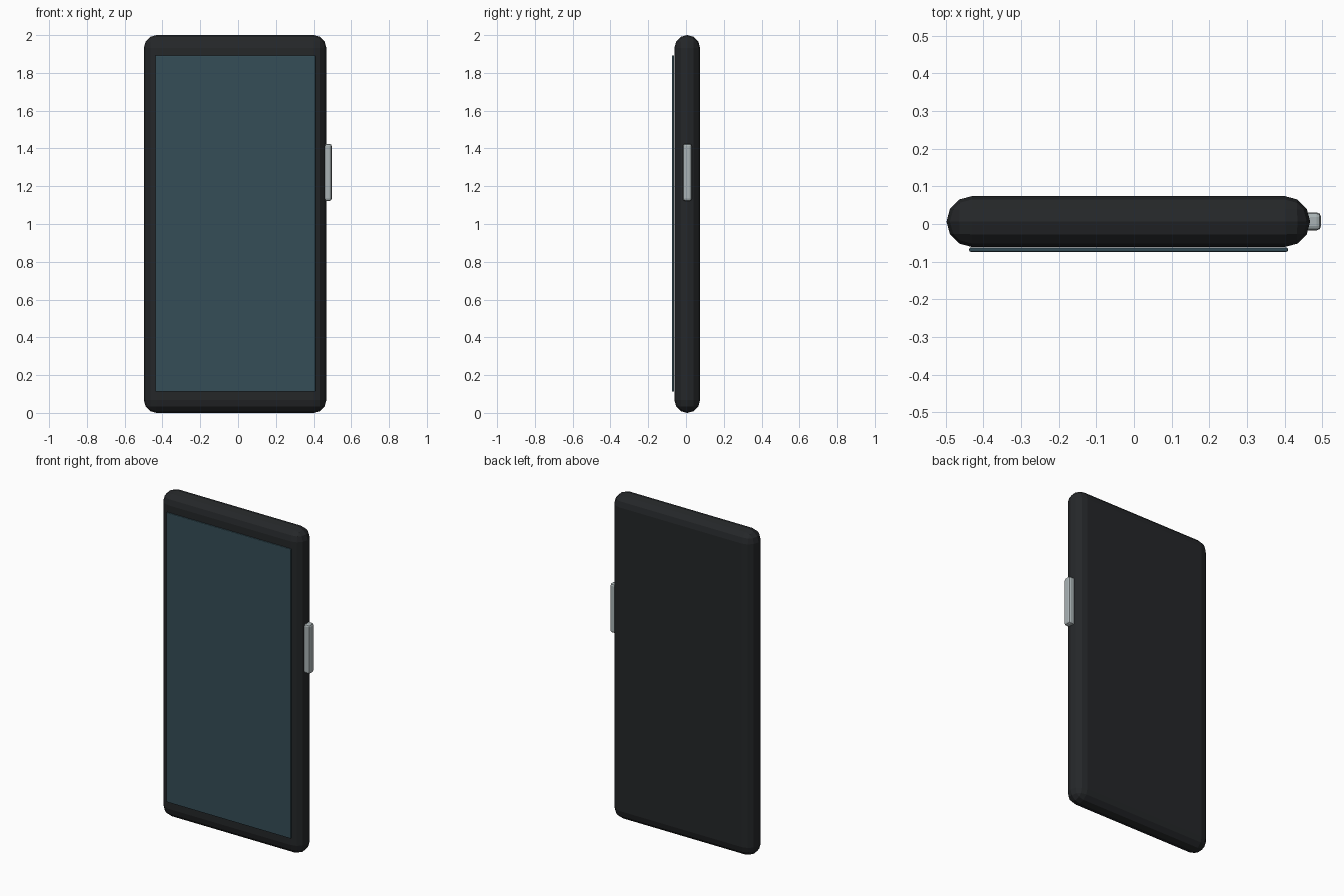
import bpy

if "Cube" in bpy.data.objects:
    bpy.data.objects.remove(bpy.data.objects["Cube"])


def material(name, rgb):
    m = bpy.data.materials.new(name)
    m.diffuse_color = (*rgb, 1)
    m.use_nodes = True
    m.node_tree.nodes["Principled BSDF"].inputs["Base Color"].default_value = m.diffuse_color
    return m


def rounded_box(name, lo, hi, bevel, segments, mat):
    """Box between two corners with bevelled edges."""
    centre = [(a + b) / 2 for a, b in zip(lo, hi)]
    bpy.ops.mesh.primitive_cube_add(size=1, location=centre)
    ob = bpy.context.object
    ob.name = name
    ob.scale = [b - a for a, b in zip(lo, hi)]
    bpy.ops.object.transform_apply(location=False, rotation=False, scale=True)
    mod = ob.modifiers.new("bevel", 'BEVEL')
    mod.width = bevel
    mod.segments = segments
    ob.data.materials.append(mat)
    return ob


black = material("black_case", (0.018, 0.02, 0.022))
glass = material("dark_glass", (0.035, 0.075, 0.095))
metal = material("light_metal", (0.4, 0.45, 0.46))

# Case: bevel takes up the full half thickness
rounded_box("case", (-0.498, -0.061, 0), (0.468, 0.074, 2), 0.067, 3, black)

# Thin screen panel on the front
rounded_box("screen", (-0.438, -0.074, 0.112), (0.409, -0.0625, 1.892), 0.004, 2, glass)

# Side button
rounded_box("side_button", (0.438, -0.017, 1.122), (0.497, 0.031, 1.424), 0.012, 2, metal)
